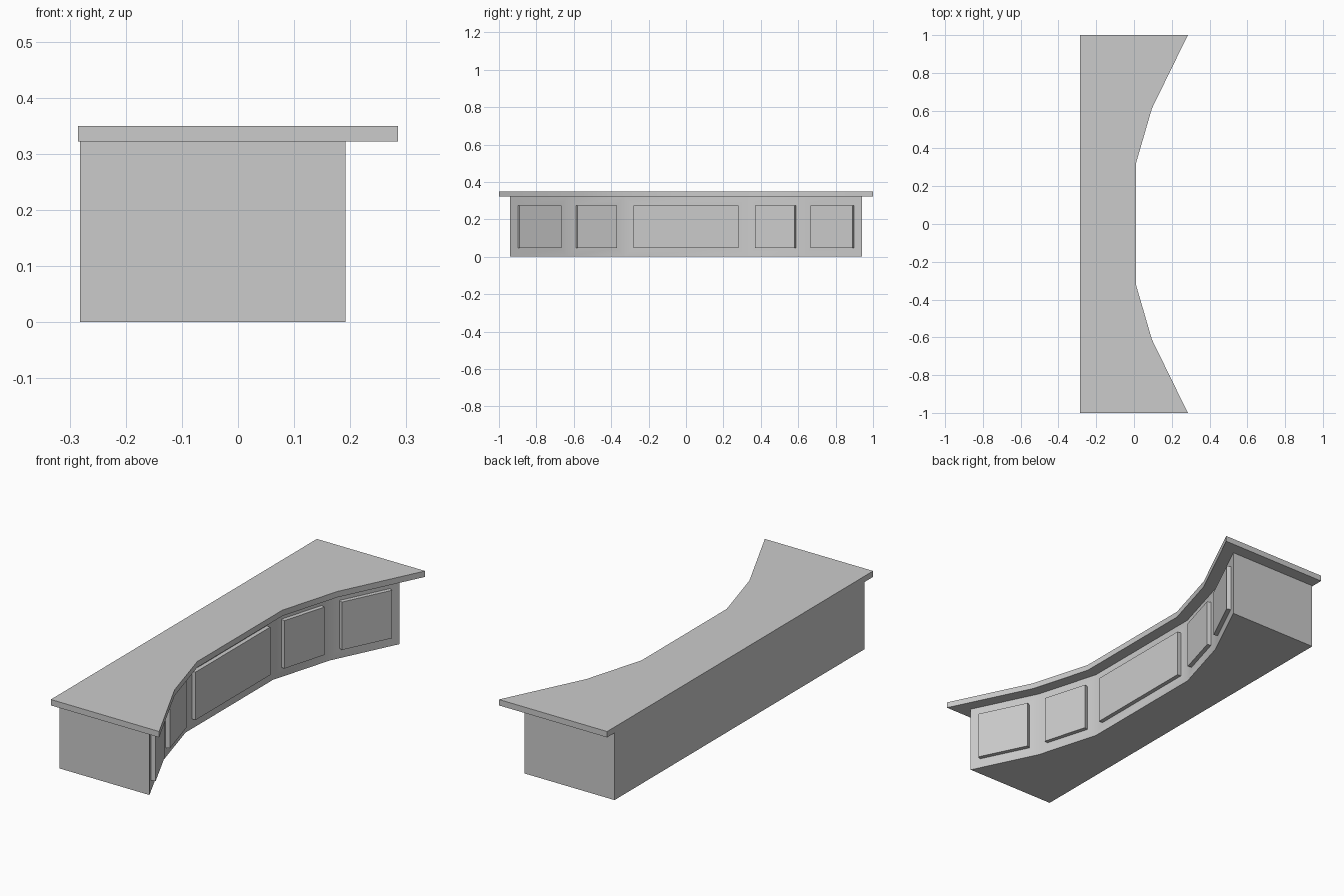
import bpy, bmesh, math

if "Cube" in bpy.data.objects:
    bpy.data.objects.remove(bpy.data.objects["Cube"])


def prism(name, back_x, half_front, z0, z1, inset=0.0, raise_by=0.0):
    """Extrude a counter plan; half_front lists (x, y) from the middle outwards."""
    end_y = half_front[-1][1]
    front = [(x, -y) for x, y in reversed(half_front)] + list(half_front)
    plan = [(back_x, -end_y)] + front + [(back_x, end_y)]
    bm = bmesh.new()
    base = bm.faces.new([bm.verts.new((x, y, z0)) for x, y in plan])
    ext = bmesh.ops.extrude_face_region(bm, geom=[base], use_keep_orig=True)
    top = [v for v in ext["geom"] if isinstance(v, bmesh.types.BMVert)]
    bmesh.ops.translate(bm, verts=top, vec=(0, 0, z1 - z0))
    bmesh.ops.recalc_face_normals(bm, faces=bm.faces[:])
    bm.normal_update()

    # raised panels on the curved front
    if inset:
        panels = [f for f in bm.faces if f.normal.x > 0.5]
        bmesh.ops.inset_individual(bm, faces=panels, thickness=inset,
                                   use_even_offset=True)
        raised = bmesh.ops.extrude_discrete_faces(bm, faces=panels)["faces"]
        bm.normal_update()
        for f in raised:
            bmesh.ops.translate(bm, verts=f.verts[:], vec=f.normal * raise_by)
        bm.normal_update()

    # smooth shading with hard edges kept
    for f in bm.faces:
        f.smooth = True
    for e in bm.edges:
        e.smooth = e.calc_face_angle(math.pi) < math.radians(30)
    mesh = bpy.data.meshes.new(name)
    bm.to_mesh(mesh)
    bm.free()
    obj = bpy.data.objects.new(name, mesh)
    bpy.context.collection.objects.link(obj)
    return obj


# overhanging counter top
prism("counter_top", -0.285,
      [(0.01, 0.32), (0.095, 0.612), (0.285, 1.0)], 0.322, 0.35)

# curved counter body with five raised front panels
prism("counter_body", -0.282,
      [(-0.046, 0.328), (0.042, 0.632), (0.192, 0.94)], 0.0, 0.322,
      inset=0.047, raise_by=0.02)
